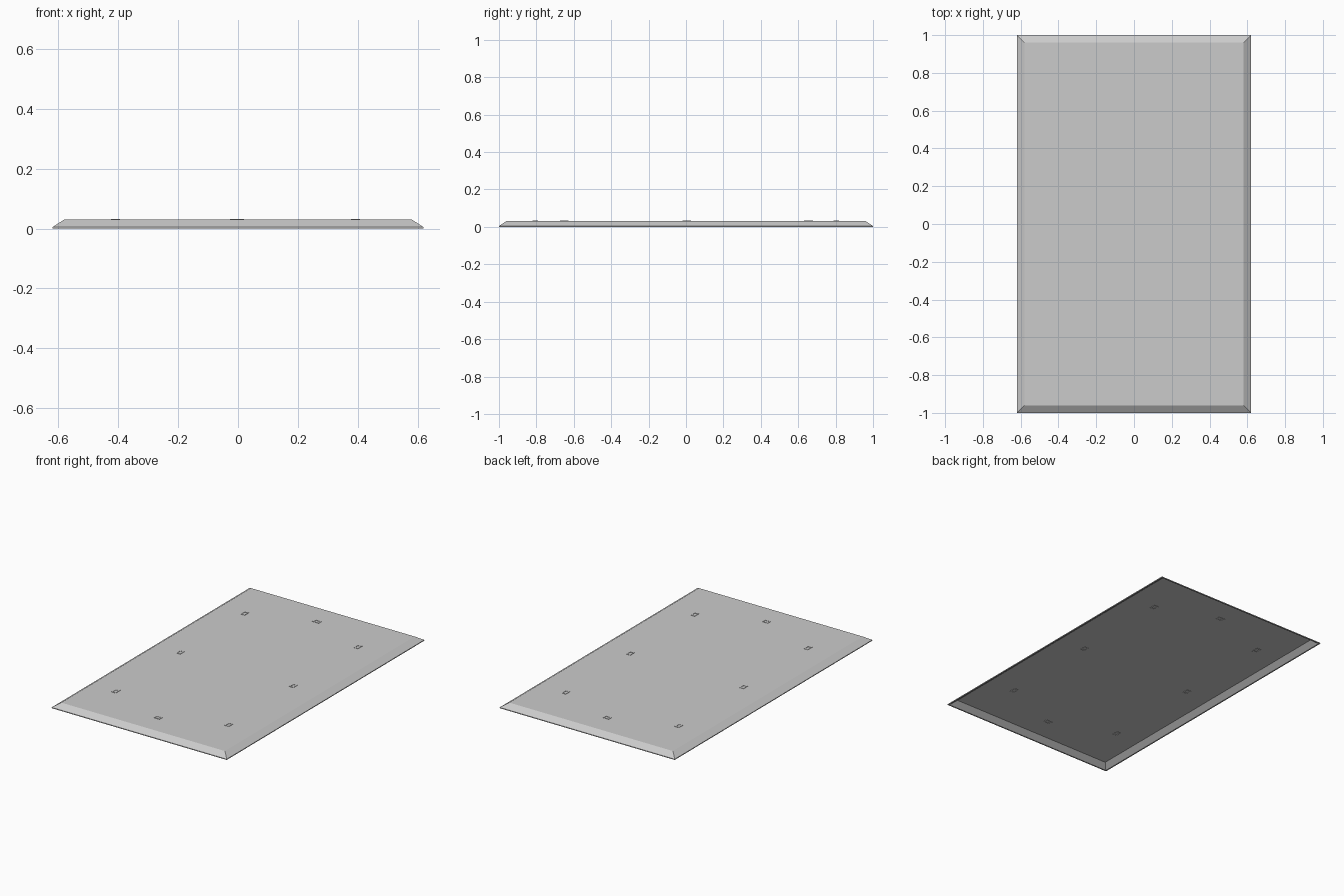
import bpy, bmesh
from mathutils import Matrix

if "Cube" in bpy.data.objects:
    bpy.data.objects.remove(bpy.data.objects["Cube"])

TOP, SKIN = 0.031, 0.003


def finish(name, bm):
    bmesh.ops.recalc_face_normals(bm, faces=bm.faces)
    mesh = bpy.data.meshes.new(name)
    bm.to_mesh(mesh)
    bm.free()
    obj = bpy.data.objects.new(name, mesh)
    bpy.context.collection.objects.link(obj)
    return obj


def rect(bm, hx, hy, z):
    return [bm.verts.new((sx * hx, sy * hy, z))
            for sx, sy in ((-1, -1), (1, -1), (1, 1), (-1, 1))]


def bridge(bm, a, b):
    for i in range(4):
        j = (i + 1) % 4
        bm.faces.new((a[i], a[j], b[j], b[i]))


# Shallow tray-like panel: sloped rim, hollow underneath
bm = bmesh.new()
profile = [(0.578, 0.957, TOP - SKIN), (0.612, 0.992, 0.0),
           (0.62, 1.0, 0.0), (0.62, 1.0, 0.005), (0.58, 0.96, TOP)]
rings = [rect(bm, *p) for p in profile]
for a, b in zip(rings, rings[1:]):
    bridge(bm, a, b)
bm.faces.new(rings[0])
bm.faces.new(rings[-1])
finish("panel", bm)


# Small rectangular fastening loops set through the panel skin
def fastener(name, x, y, along_x=False):
    bm = bmesh.new()
    lo, hi = TOP - SKIN - 0.002, TOP + 0.002
    outer_lo, outer_hi = rect(bm, 0.015, 0.023, lo), rect(bm, 0.015, 0.023, hi)
    inner_lo, inner_hi = rect(bm, 0.009, 0.013, lo), rect(bm, 0.009, 0.013, hi)
    for a, b in ((outer_lo, outer_hi), (outer_hi, inner_hi),
                 (inner_hi, inner_lo), (inner_lo, outer_lo)):
        bridge(bm, a, b)
    if along_x:
        bm.transform(Matrix.Rotation(1.5707963, 4, 'Z'))
    finish(name, bm).location = (x, y, 0)


for side, x in (("left", -0.41), ("right", 0.392)):
    for spot, y in (("back", 0.655), ("middle", 0.003), ("front", -0.65)):
        fastener(f"fastener_{side}_{spot}", x, y)
fastener("fastener_back_end", -0.003, 0.803, True)
fastener("fastener_front_end", -0.003, -0.807, True)
